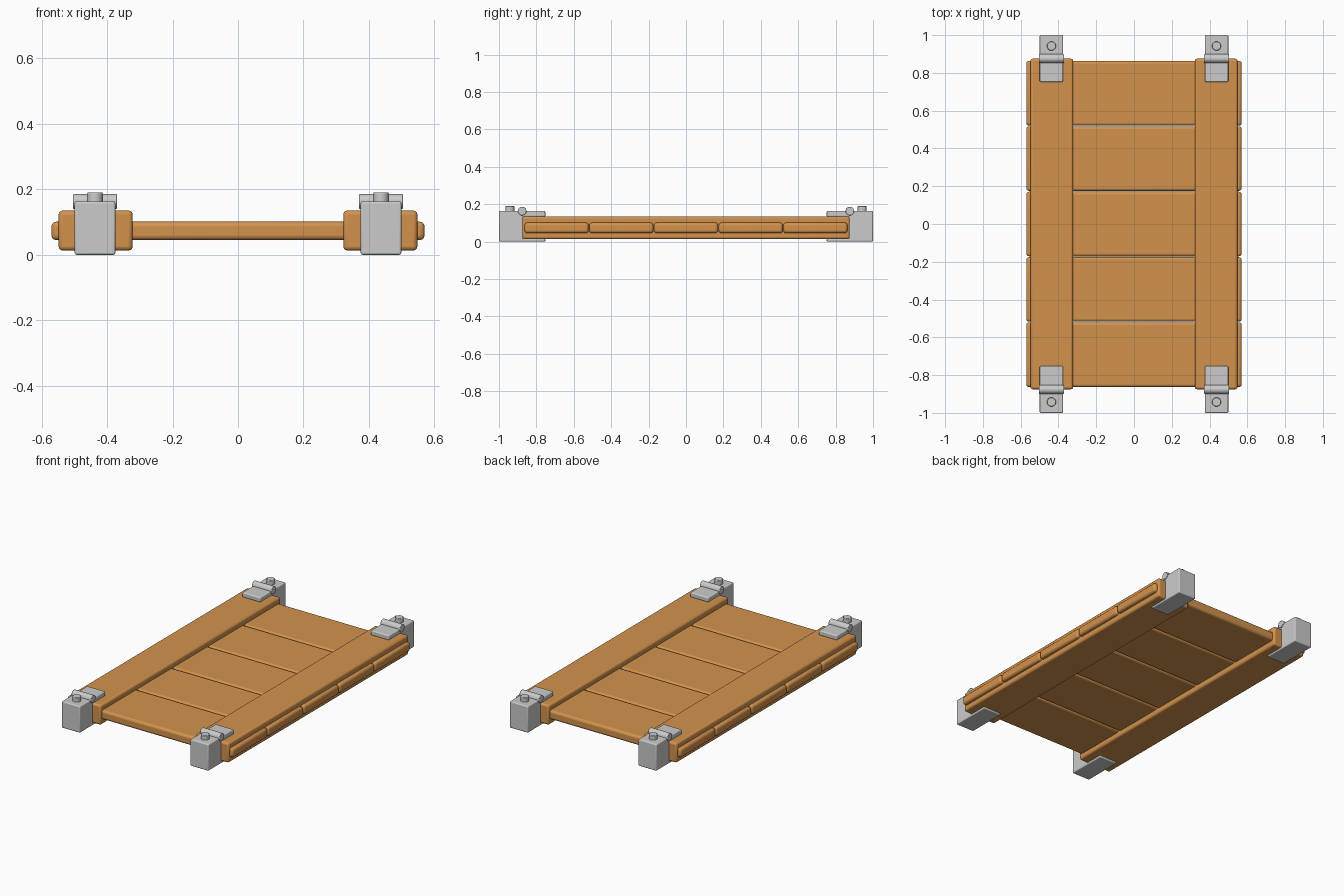
import bpy, bmesh, math
from mathutils import Matrix

if "Cube" in bpy.data.objects:
    bpy.data.objects.remove(bpy.data.objects["Cube"])

wood = bpy.data.materials.new("orange_wood")
wood.diffuse_color = (0.65, 0.29, 0.075, 1)
wood.use_nodes = True
wood.node_tree.nodes["Principled BSDF"].inputs["Base Color"].default_value = wood.diffuse_color


def finish(name, bm, bevel, segments=3, mat=None):
    bmesh.ops.recalc_face_normals(bm, faces=bm.faces)
    me = bpy.data.meshes.new(name)
    bm.to_mesh(me)
    bm.free()
    ob = bpy.data.objects.new(name, me)
    bpy.context.collection.objects.link(ob)
    if mat:
        me.materials.append(mat)
    b = ob.modifiers.new("bevel", 'BEVEL')
    b.width, b.segments, b.limit_method = bevel, segments, 'ANGLE'
    b.angle_limit = math.radians(40)
    bpy.context.view_layer.objects.active = ob
    bpy.ops.object.select_all(action='DESELECT')
    ob.select_set(True)
    bpy.ops.object.shade_smooth_by_angle(angle=math.radians(40))
    return ob


def box(name, lo, hi, bevel, mat=None):
    bm = bmesh.new()
    bmesh.ops.create_cube(bm, size=1)
    for v in bm.verts:
        v.co = [(l + h) / 2 + c * (h - l) for l, h, c in zip(lo, hi, v.co)]
    return finish(name, bm, bevel, mat=mat)


def cylinder(name, centre, radius, depth, rot=Matrix()):
    bm = bmesh.new()
    bmesh.ops.create_cone(bm, cap_ends=True, segments=32, radius1=radius, radius2=radius,
                          depth=depth, matrix=Matrix.Translation(centre) @ rot)
    return finish(name, bm, 0.003, 2)


def clamp(name, x, s):
    # C-shaped side profile (y, z) wrapping the rail end
    prof = [(1.0, 0.0), (1.0, 0.163), (0.752, 0.163), (0.752, 0.133),
            (0.873, 0.133), (0.873, 0.014), (0.752, 0.014), (0.752, 0.0)]
    bm = bmesh.new()
    face = bm.faces.new([bm.verts.new((x - 0.062, s * y, z)) for y, z in prof])
    ext = bmesh.ops.extrude_face_region(bm, geom=[face])
    for v in ext["geom"]:
        if isinstance(v, bmesh.types.BMVert):
            v.co.x += 0.124
    return finish(name, bm, 0.006)


# Cross planks
for i in range(5):
    y = (i - 2) * 0.346
    box(f"plank_{i + 1}", (-0.57, y - 0.171, 0.045), (0.57, y + 0.171, 0.101), 0.014, wood)

for sx, side in ((-1, "left"), (1, "right")):
    # Long side rail
    x = sx * 0.435
    box(f"{side}_rail", (x - 0.113, -0.875, 0.013), (x + 0.113, 0.875, 0.135), 0.012, wood)
    # Metal end fittings
    for sy, end in ((-1, "front"), (1, "back")):
        tag = f"{end}_{side}"
        x = sx * 0.437
        clamp(f"{tag}_clamp", x, sy)
        cylinder(f"{tag}_hinge_pin", (x, sy * 0.876, 0.163), 0.023, 0.134,
                 Matrix.Rotation(math.pi / 2, 4, 'Y'))
        cylinder(f"{tag}_bolt", (x, sy * 0.942, 0.172), 0.024, 0.036)
